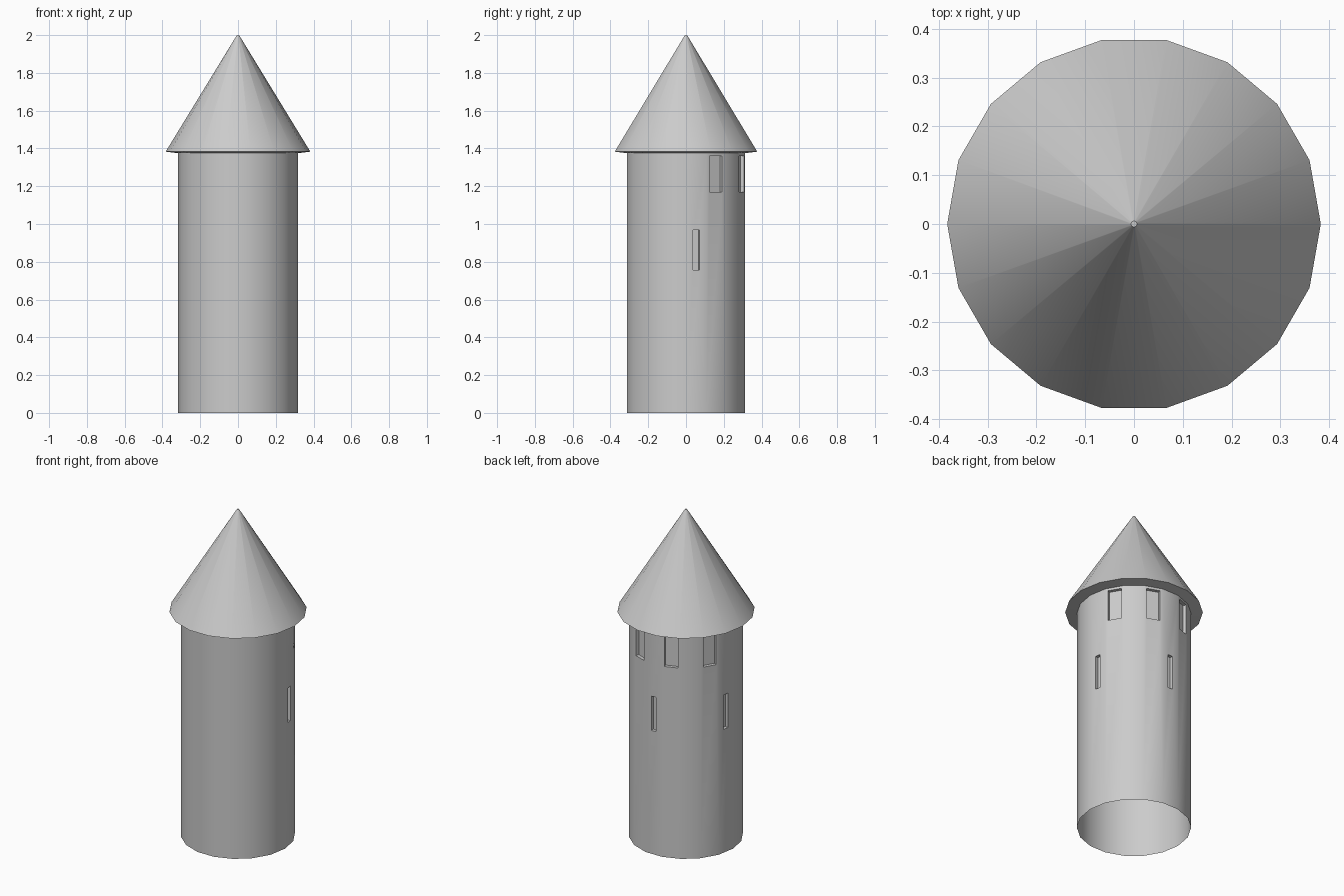
import bpy, bmesh
from math import cos, sin, pi, radians
from mathutils import Vector

if "Cube" in bpy.data.objects:
    bpy.data.objects.remove(bpy.data.objects["Cube"])

SIDES = 18
R_WALL, WALL_TOP = 0.318, 1.375


def ring(bm, r, z):
    return [bm.verts.new((r * cos(2 * pi * i / SIDES), r * sin(2 * pi * i / SIDES), z))
            for i in range(SIDES)]


def bridge(bm, a, b):
    n = len(a)
    for i in range(n):
        j = (i + 1) % n
        bm.faces.new((a[i], a[j], b[j], b[i]))


def finish(bm, name):
    mesh = bpy.data.meshes.new(name)
    bm.to_mesh(mesh)
    bm.free()
    ob = bpy.data.objects.new(name, mesh)
    bpy.context.collection.objects.link(ob)
    bpy.ops.object.select_all(action='DESELECT')
    ob.select_set(True)
    bpy.context.view_layer.objects.active = ob
    bpy.ops.object.shade_smooth_by_angle(angle=radians(30))
    return ob


def recess(bm, face, angle, width, z0, z1, depth=0.02):
    """Replace a flat wall face with a frame around a sunken opening."""
    outer = list(face.verts)
    bm.faces.remove(face)
    normal = Vector((cos(angle), sin(angle), 0))
    side = Vector((-sin(angle), cos(angle), 0))
    centre = normal * R_WALL * cos(pi / SIDES)
    corners = [centre + side * s * width / 2 + Vector((0, 0, z))
               for s, z in ((-1, z0), (1, z0), (1, z1), (-1, z1))]
    rim = [bm.verts.new(c) for c in corners]
    back = [bm.verts.new(c - normal * depth) for c in corners]
    bridge(bm, outer, rim)
    bridge(bm, rim, back)
    bm.faces.new(back)


# Tower wall: open tube with sunken windows and arrow slits on the back half
bm = bmesh.new()
bridge(bm, ring(bm, R_WALL, 0), ring(bm, R_WALL, WALL_TOP))
bm.faces.ensure_lookup_table()
walls = list(bm.faces)
for deg in (30, 70, 110, 150):
    recess(bm, walls[deg // 20], radians(deg), 0.077, 1.17, 1.36)
for deg in (10, 90, 170):
    recess(bm, walls[deg // 20], radians(deg), 0.033, 0.757, 0.968)
finish(bm, "tower_wall")

# Roof: eave underside, then a steep cone with a tiny blunt tip
bm = bmesh.new()
rings = [ring(bm, r, z) for r, z in ((R_WALL, WALL_TOP), (0.383, 1.383), (0.006, 2.0))]
for a, b in zip(rings, rings[1:]):
    bridge(bm, a, b)
bm.faces.new(rings[-1])
finish(bm, "roof")
